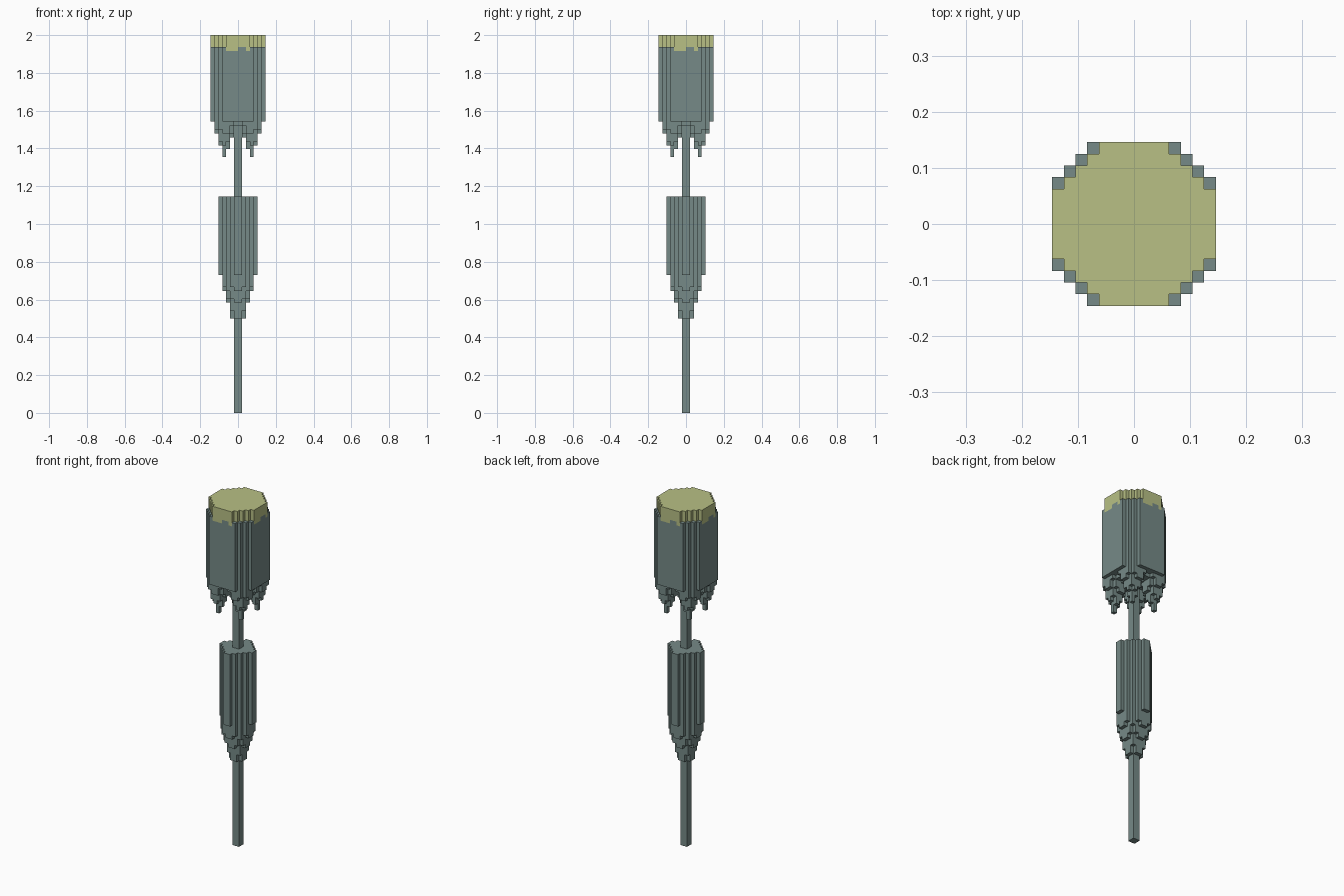
import bpy, bmesh, math

if "Cube" in bpy.data.objects:
    bpy.data.objects.remove(bpy.data.objects["Cube"])

U = 2 / 96  # size of one block


def material(name, rgb):
    m = bpy.data.materials.new(name)
    m.use_nodes = True
    m.diffuse_color = (*rgb, 1)
    m.node_tree.nodes["Principled BSDF"].inputs["Base Color"].default_value = (*rgb, 1)
    return m


GREY = material("grey green", (0.181, 0.254, 0.242))
YELLOW = material("pale yellow green", (0.479, 0.527, 0.235))


def ring(i):
    """Distance of a block from the centre line, counted in whole blocks."""
    return i if i >= 0 else -i - 1


def grid(radius, inside):
    cells = range(-radius, radius)
    return [(i, j) for i in cells for j in cells if inside(ring(i), ring(j))]


def build(name, columns, mat, has_top=lambda c: True, has_bottom=True):
    """Outer skin of block columns, given as {(i, j): (bottom, top)}."""
    bm = bmesh.new()

    def quad(points):
        bm.faces.new([bm.verts.new((x * U, y * U, z * U)) for x, y, z in points])

    for (i, j), (z0, z1) in columns.items():
        corners = [(i, j), (i + 1, j), (i + 1, j + 1), (i, j + 1)]
        if has_top((i, j)):
            quad([(x, y, z1) for x, y in corners])
        if has_bottom:
            quad([(x, y, z0) for x, y in reversed(corners)])
        # side walls, only where the neighbour does not cover them
        for k, (di, dj) in enumerate([(0, -1), (1, 0), (0, 1), (-1, 0)]):
            n0, n1 = columns.get((i + di, j + dj), (z1, z1))
            (ax, ay), (bx, by) = corners[k], corners[(k + 1) % 4]
            for lo, hi in ((z0, min(z1, n0)), (max(z0, n1), z1)):
                if hi > lo:
                    quad([(ax, ay, lo), (bx, by, lo), (bx, by, hi), (ax, ay, hi)])
    bmesh.ops.remove_doubles(bm, verts=bm.verts, dist=U * 0.01)
    mesh = bpy.data.meshes.new(name)
    bm.to_mesh(mesh)
    bm.free()
    mesh.materials.append(mat)
    obj = bpy.data.objects.new(name, mesh)
    bpy.context.collection.objects.link(obj)
    return obj


# Stem running up through both heads
build("stem", {c: (0, 74) for c in grid(1, lambda a, b: True)}, GREY)

# Lower sheath, tapering to the stem
sheath = {}
for i, j in grid(5, lambda a, b: a + b <= 4):
    d = math.hypot(ring(i), ring(j))
    sheath[i, j] = (round(24 + 3.67 * max(0, d - 1)), 55)
build("lower_sheath", sheath, GREY)

# Upper head: octagon of blocks with four tapering prongs underneath
CAP_BASE = 93


def is_rim(c):
    return ring(c[0]) + ring(c[1]) == 9


def cap_bottom(i, j):
    """The cap dips one block on each flat side, except for a small notch."""
    a, b = ring(i), ring(j)
    if max(a, b) == 6 and min(a, b) < 3:
        along = {j == -7: i, i == 6: j, j == 6: -i - 1, i == -7: -j - 1}[True]
        return CAP_BASE if along in (0, 1) else CAP_BASE - 1
    return CAP_BASE


head, cap = {}, {}
for i, j in grid(7, lambda a, b: a + b <= 9):
    d = math.hypot(ring(i) - 2.8, ring(j) - 2.8)
    top = cap_bottom(i, j)
    head[i, j] = (min(74, round(64.2 + 3 * d)), top)
    if not is_rim((i, j)):
        cap[i, j] = (top, 96)
build("upper_head", head, GREY, has_top=is_rim)

# Yellow cap on top of the head
build("cap", cap, YELLOW, has_bottom=False)
